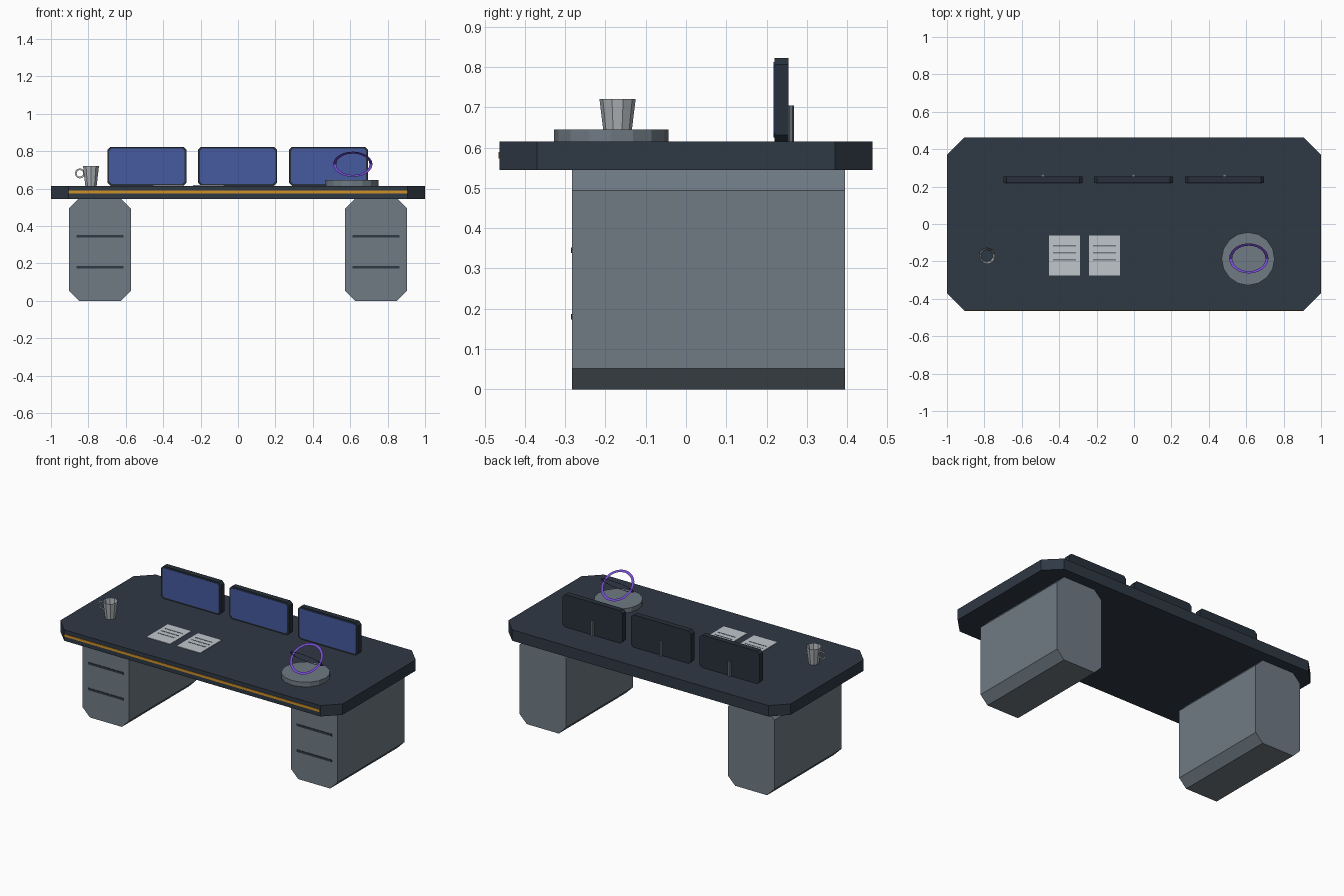
import bpy, bmesh, math
from mathutils import Matrix, Vector

cube = bpy.data.objects.get("Cube")
if cube:
    bpy.data.objects.remove(cube, do_unlink=True)


def material(name, r, g, b):
    m = bpy.data.materials.new(name)
    m.use_nodes = True
    m.diffuse_color = (r, g, b, 1)
    m.node_tree.nodes["Principled BSDF"].inputs["Base Color"].default_value = (r, g, b, 1)
    return m


NAVY = material("dark navy", 0.028, 0.040, 0.058)
FRAME = material("frame charcoal", 0.021, 0.030, 0.043)
STEEL = material("steel grey", 0.160, 0.195, 0.230)
BLUE = material("screen blue", 0.061, 0.102, 0.345)
AMBER = material("amber", 0.62, 0.28, 0.022)
PAPER = material("paper", 0.53, 0.565, 0.60)
MUG = material("mug grey", 0.42, 0.45, 0.47)
PURPLE = material("purple glow", 0.18, 0.07, 0.62)


def finish(name, bm, mat, recalc=True):
    if recalc:
        bmesh.ops.recalc_face_normals(bm, faces=bm.faces)
    mesh = bpy.data.meshes.new(name)
    bm.to_mesh(mesh)
    bm.free()
    mesh.materials.append(mat)
    obj = bpy.data.objects.new(name, mesh)
    bpy.context.collection.objects.link(obj)
    return obj


def prism(name, center, size, cut, axis, mat):
    """Box whose four edges along the given axis are chamfered by cut."""
    bm = bmesh.new()
    bmesh.ops.create_cube(bm, size=1)
    bmesh.ops.scale(bm, vec=size, verts=bm.verts)
    if cut:
        edges = [e for e in bm.edges
                 if abs((e.verts[0].co - e.verts[1].co).normalized()[axis]) > 0.9]
        bmesh.ops.bevel(bm, geom=edges, offset=cut, segments=1, affect='EDGES')
    bmesh.ops.translate(bm, vec=center, verts=bm.verts)
    return finish(name, bm, mat)


def box(name, center, size, mat):
    return prism(name, center, size, 0, 0, mat)


def cylinder(name, center, r1, r2, depth, sides, mat, open_top=False):
    bm = bmesh.new()
    bmesh.ops.create_cone(bm, cap_ends=True, segments=sides,
                          radius1=r1, radius2=r2, depth=depth)
    if open_top:
        bm.normal_update()
        top = [f for f in bm.faces if f.normal.z > 0.9]
        bmesh.ops.delete(bm, geom=top, context='FACES_ONLY')
    bmesh.ops.translate(bm, vec=center, verts=bm.verts)
    return finish(name, bm, mat, not open_top)


def flat_ring(name, center, outer, inner, tilt, sides, mat):
    """Flat band, tilted about the x axis."""
    bm = bmesh.new()
    loops = []
    for r in (outer, inner):
        loops.append([bm.verts.new((r * math.cos(a), r * math.sin(a), 0))
                      for a in (2 * math.pi * i / sides for i in range(sides))])
    for i in range(sides):
        j = (i + 1) % sides
        bm.faces.new((loops[0][i], loops[0][j], loops[1][j], loops[1][i]))
    matrix = Matrix.Translation(Vector(center)) @ Matrix.Rotation(math.radians(tilt), 4, 'X')
    bmesh.ops.transform(bm, matrix=matrix, verts=bm.verts)
    return finish(name, bm, mat, False)


# Desk top with cut corners and amber front stripe
TOP = 0.615
prism("desk_top", (0, 0, 0.58), (2, 0.926, 0.07), 0.093, 2, NAVY)
box("front_stripe", (0, -0.4635, 0.581), (1.81, 0.005, 0.016), AMBER)

# Drawer pedestals with drawer grooves
for side, s in (("right", -1), ("left", 1)):
    x = 0.738 * s
    prism(side + "_pedestal", (x, 0.056, 0.273), (0.33, 0.678, 0.546), 0.052, 1, STEEL)
    for n, z in (("lower", 0.18), ("upper", 0.345)):
        box(f"{side}_{n}_drawer_gap", (x, -0.2835, z), (0.25, 0.005, 0.014), NAVY)

# Three monitors with screens and rear stands
for side, x in (("right", -0.487), ("middle", -0.002), ("left", 0.484)):
    prism(side + "_monitor", (x, 0.2375, 0.719), (0.423, 0.035, 0.208), 0.016, 1, FRAME)
    prism(side + "_screen", (x, 0.219, 0.719), (0.403, 0.004, 0.188), 0.012, 1, BLUE)
    cylinder(side + "_stand", (x, 0.257, 0.66), 0.011, 0.011, 0.09, 8, STEEL)

# Paper sheets with printed lines
for side, x in (("right", -0.372), ("left", -0.158)):
    box(side + "_paper", (x, -0.168, TOP + 0.001), (0.166, 0.214, 0.004), PAPER)
    for i in range(3):
        box(f"{side}_paper_line_{i + 1}", (x, -0.117 - 0.037 * i, TOP + 0.0035),
            (0.124, 0.007, 0.002), STEEL)

# Open mug with flat handle
cylinder("mug", (-0.786, -0.17, 0.668), 0.032, 0.045, 0.106, 10, MUG, open_top=True)
flat_ring("mug_handle", (-0.845, -0.17, 0.681), 0.027, 0.018, 90, 12, MUG)

# Projector disc with two crossed rings
cylinder("projector_disc", (0.61, -0.186, 0.63), 0.142, 0.142, 0.03, 16, STEEL)
for n, tilt in (("first", 40), ("second", -40)):
    flat_ring(n + "_hologram_ring", (0.614, -0.184, 0.73), 0.105, 0.089, tilt, 24, PURPLE)
